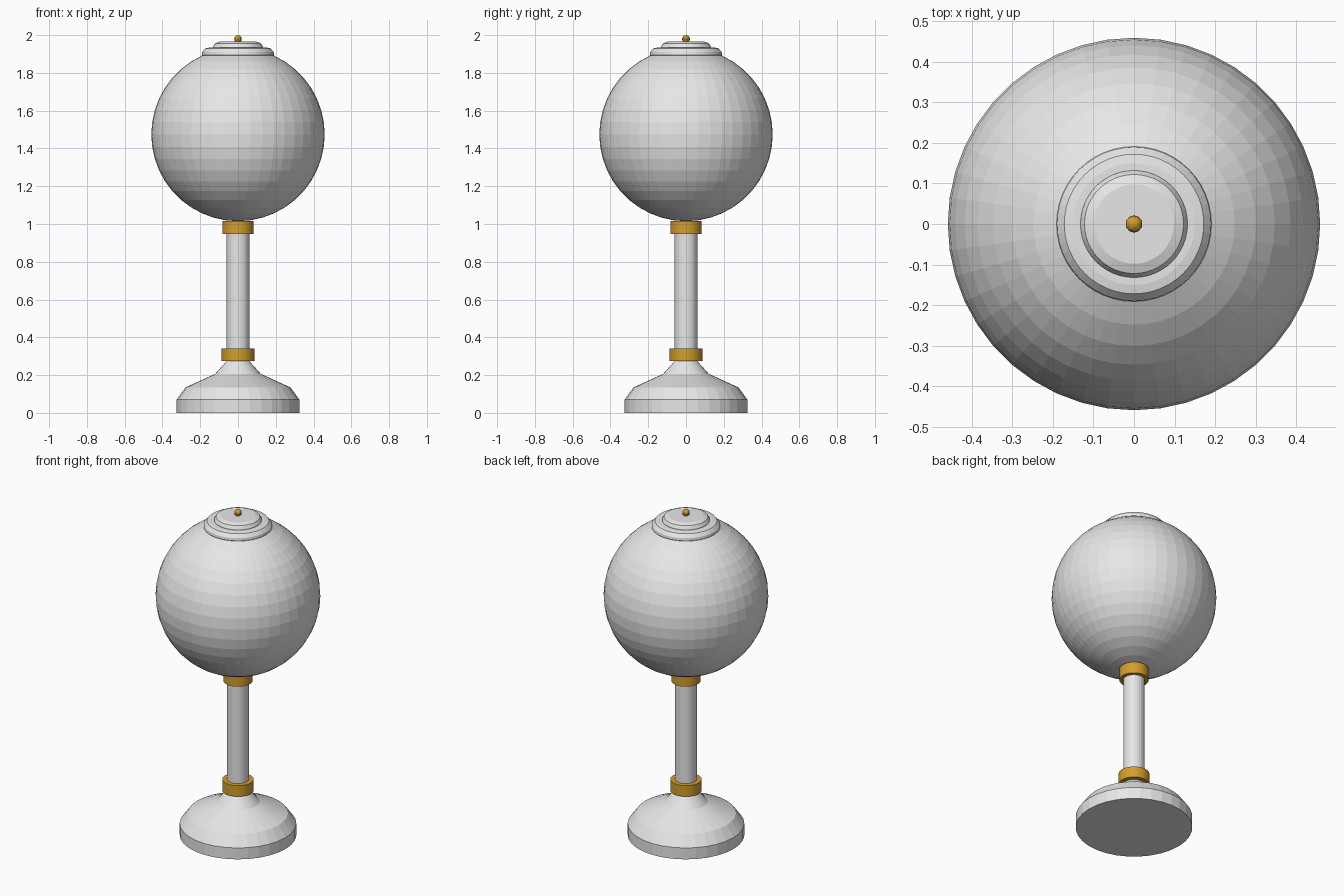
import bpy
import bmesh
import math

cube = bpy.data.objects.get("Cube")
if cube:
    bpy.data.objects.remove(cube, do_unlink=True)


def make_material(name, rgb):
    mat = bpy.data.materials.new(name)
    mat.use_nodes = True
    mat.diffuse_color = (*rgb, 1)
    mat.node_tree.nodes["Principled BSDF"].inputs["Base Color"].default_value = (*rgb, 1)
    return mat


grey = make_material("pale grey", (0.8, 0.8, 0.8))
gold = make_material("gold", (0.65, 0.34, 0.025))


def add_object(name, bm, mat):
    bmesh.ops.recalc_face_normals(bm, faces=bm.faces)
    mesh = bpy.data.meshes.new(name)
    bm.to_mesh(mesh)
    bm.free()
    mesh.materials.append(mat)
    obj = bpy.data.objects.new(name, mesh)
    bpy.context.collection.objects.link(obj)
    return obj


def lathe(name, profile, mat, sides=32):
    """Closed solid of revolution from (radius, height) points, bottom to top."""
    bm = bmesh.new()
    rings = []
    for r, z in profile:
        angles = [math.tau * i / sides for i in range(sides)]
        rings.append([bm.verts.new((r * math.cos(a), r * math.sin(a), z)) for a in angles])
    for low, high in zip(rings, rings[1:]):
        for i in range(sides):
            j = (i + 1) % sides
            bm.faces.new((low[i], low[j], high[j], high[i]))
    bm.faces.new(rings[0])
    bm.faces.new(rings[-1])
    return add_object(name, bm, mat)


def ball(name, radius, z, segments, rings, mat):
    bm = bmesh.new()
    bmesh.ops.create_uvsphere(bm, u_segments=segments, v_segments=rings, radius=radius)
    bmesh.ops.translate(bm, verts=bm.verts, vec=(0, 0, z))
    return add_object(name, bm, mat)


# Flared foot and column
lathe("base", [(0.325, 0), (0.325, 0.07), (0.278, 0.135), (0.12, 0.207), (0.06, 0.275)], grey)
lathe("column", [(0.06, 0.27), (0.06, 1.0)], grey)

# Metal collars at both ends of the column
for name, r, bottom, top in (("lower_collar", 0.087, 0.275, 0.342),
                             ("upper_collar", 0.082, 0.948, 1.017)):
    lathe(name, [(r, bottom), (r, top)], gold)

# Globe shade
ball("globe", 0.459, 1.474, 44, 22, grey)

# Two stepped, rounded cap discs
lathe("cap_lower", [(0.185, 1.888), (0.191, 1.895), (0.189, 1.91),
                    (0.172, 1.93), (0.15, 1.934)], grey, 48)
lathe("cap_upper", [(0.132, 1.93), (0.132, 1.938), (0.122, 1.956),
                    (0.098, 1.965)], grey, 48)

# Finial bead
ball("finial", 0.021, 1.979, 10, 8, gold)
